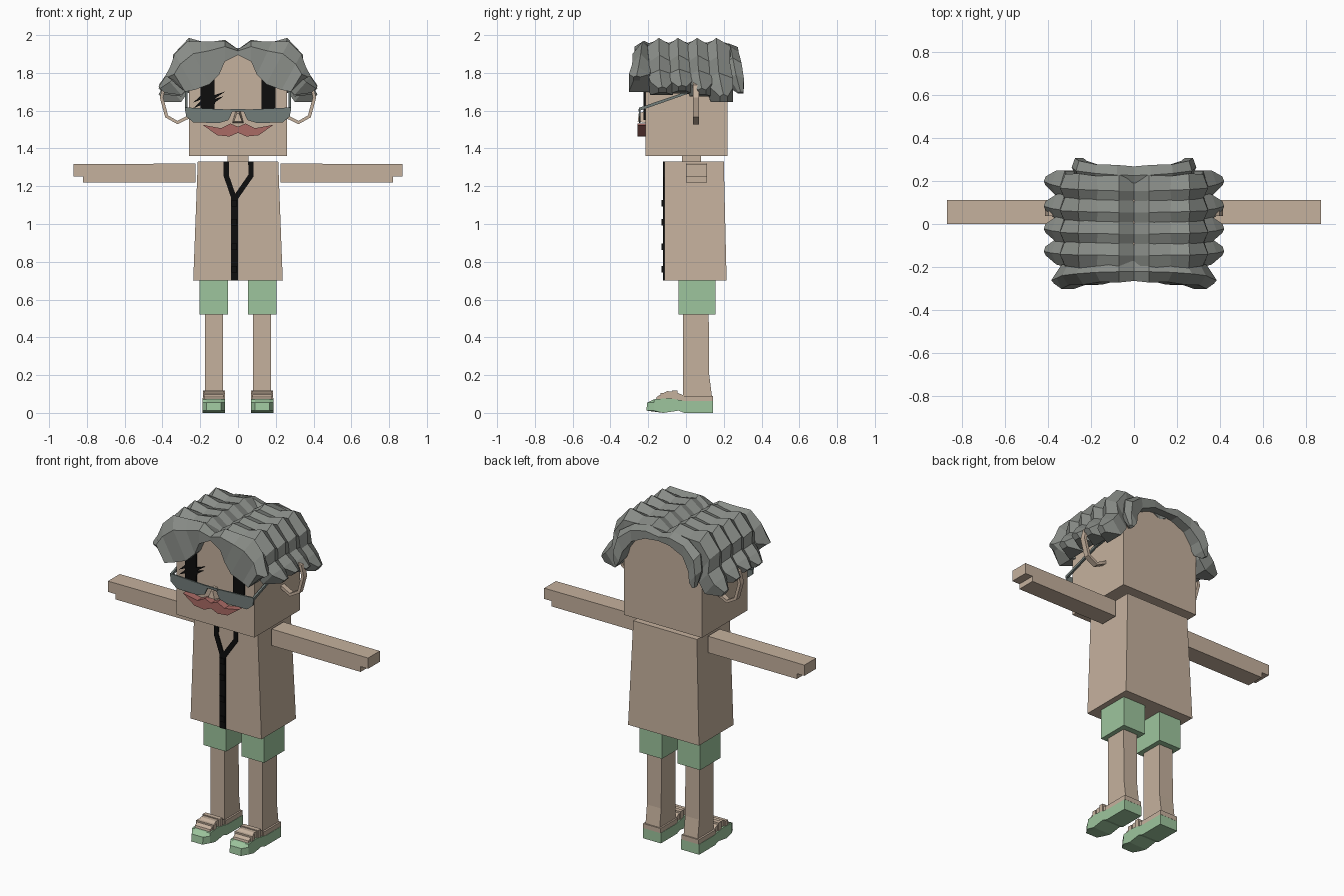
import bpy
import bmesh

cube = bpy.data.objects.get("Cube")
if cube:
    bpy.data.objects.remove(cube, do_unlink=True)


def material(name, r, g, b):
    m = bpy.data.materials.new(name)
    m.use_nodes = True
    m.diffuse_color = (r, g, b, 1)
    m.node_tree.nodes["Principled BSDF"].inputs["Base Color"].default_value = (r, g, b, 1)
    return m


SKIN = material("tan", .56, .44, .34)
GREEN = material("soft green", .34, .56, .34)
HAIR = material("grey hair", .25, .265, .245)
LENS = material("lens grey", .17, .205, .195)
RED = material("lip red", .40, .145, .13)
BLACK = material("black", .004, .004, .004)


def loft(name, rings, mat, closed=False):
    """Skin a list of equal-length rings, capping both ends."""
    bm = bmesh.new()
    vs = [[bm.verts.new(p) for p in ring] for ring in rings]
    n = len(vs[0])
    for a, b in zip(vs, vs[1:]):
        for i in range(n):
            j = (i + 1) % n
            bm.faces.new((a[i], a[j], b[j], b[i]))
    bm.faces.new(vs[0])
    bm.faces.new(vs[-1])
    bmesh.ops.recalc_face_normals(bm, faces=bm.faces)
    me = bpy.data.meshes.new(name)
    bm.to_mesh(me)
    bm.free()
    me.materials.append(mat)
    ob = bpy.data.objects.new(name, me)
    bpy.context.collection.objects.link(ob)
    return ob


def pair(name, rings, mat):
    """One part on each side of x = 0."""
    loft("left_" + name, rings, mat)
    loft("right_" + name, [[(-x, y, z) for x, y, z in r] for r in rings], mat)


def rect(x0, x1, y0, y1, z):
    return [(x0, y0, z), (x1, y0, z), (x1, y1, z), (x0, y1, z)]


def box(x0, x1, y0, y1, z0, z1):
    return [rect(x0, x1, y0, y1, z0), rect(x0, x1, y0, y1, z1)]


def front_shape(pts, y0, y1):
    return [[(x, y, z) for x, z in pts] for y in (y0, y1)]


def side_shape(pts, xs):
    return [[(x, y, z) for y, z in pts] for x in xs]


def ribbon(pts, half, y0, y1):
    """Flat band following a path in the xz plane."""
    rings = []
    for i, (x, z) in enumerate(pts):
        a, b = pts[max(i - 1, 0)], pts[min(i + 1, len(pts) - 1)]
        dx, dz = b[0] - a[0], b[1] - a[1]
        k = half / (dx * dx + dz * dz) ** .5
        nx, nz = -dz * k, dx * k
        rings.append([(x + nx, y0, z + nz), (x - nx, y0, z - nz),
                      (x - nx, y1, z - nz), (x + nx, y1, z + nz)])
    return rings


# Head and neck
half = [(.26, 1.36), (.26, 1.8), (.2, 1.88), (.07, 1.915)]
loft("head", front_shape(half + [(-x, z) for x, z in reversed(half)], -.215, .22), SKIN)
loft("neck", box(-.055, .055, -.02, .08, 1.3, 1.37), SKIN)

# Torso and arms
loft("torso", [rect(-.237, .237, -.115, .215, .7), rect(-.213, .213, -.115, .2, 1.33)], SKIN)
arm = [(.225, 1.22), (.82, 1.22), (.82, 1.252), (.87, 1.252), (.87, 1.317), (.225, 1.32)]
pair("arm", front_shape(arm, 0, .112), SKIN)

# Front fastening with forked collar and studs
loft("fastening", box(-.038, 0, -.122, -.113, .7, 1.16), BLACK)
for side, path in (("left", [(-.012, 1.14), (.068, 1.255), (.068, 1.33)]),
                   ("right", [(-.022, 1.14), (-.062, 1.255), (-.062, 1.33)])):
    loft(side + "_collar", ribbon(path, .014, -.122, -.113), BLACK)
for i, z in enumerate((1.11, 1.01, .88, .76)):
    loft("stud_%d" % i, box(-.034, -.004, -.13, -.12, z - .017, z + .017), BLACK)

# Shorts and legs
pair("shorts_leg", box(.052, .203, -.04, .155, .52, .7), GREEN)
pair("leg", [rect(.08, .175, -.015, .138, .08), rect(.08, .175, -.015, .123, .2),
             rect(.08, .175, -.015, .12, .53)], SKIN)

# Shoes: soles narrowing at the toe, uppers and straps
sole = [(-.21, .012), (-.12, 0), (-.04, .012), (-.01, 0), (.143, 0),
        (.143, .062), (0, .062), (-.09, .078), (-.17, .072), (-.205, .055)]
toe_in = [(max(y, -.17), z) for y, z in sole]
rings = []
for x, pts in ((.068, toe_in), (.09, sole), (.166, sole), (.188, toe_in)):
    rings += side_shape(pts, [x])
pair("shoe_sole", rings, GREEN)
upper = [(.14, .06), (.14, .09), (-.01, .09), (-.055, .112), (-.1, .115),
         (-.155, .085), (-.16, .065), (-.02, .06)]
pair("shoe_upper", side_shape(upper, (.077, .179)), SKIN)
pair("ankle_band", box(.07, .186, -.02, .144, .062, .09), SKIN)
for i, (y, z) in enumerate(((-.06, .113), (-.12, .1))):
    pair("shoe_strap_%d" % i, box(.07, .186, y - .014, y + .014, .065, z + .006), SKIN)

# Eyes with lashes on one side
pair("eye", box(.125, .198, -.224, -.214, 1.55, 1.8), BLACK)
for i, (z, x, up) in enumerate(((1.68, -.068, 1.702), (1.66, -.075, 1.677), (1.635, -.12, 1.645))):
    loft("lash_%d" % i, front_shape([(-.13, z - .022), (-.13, z), (x, up)], -.223, -.215), BLACK)
for i, z in enumerate((1.64, 1.67)):
    loft("outer_lash_%d" % i, front_shape([(-.195, z - .01), (-.195, z + .012), (-.238, z - .028)],
                                          -.223, -.215), BLACK)

# Glasses
lens = [(.025, 1.605), (.28, 1.617), (.275, 1.57), (.235, 1.537), (.1, 1.535), (.05, 1.55)]
pair("lens", front_shape(lens, -.25, -.241), LENS)
loft("glasses_bridge", box(-.04, .04, -.252, -.243, 1.595, 1.608), LENS)
temple = [(-.25, 1.598), (-.25, 1.615), (0, 1.7), (.1, 1.712), (.1, 1.7), (0, 1.686)]
pair("glasses_temple", side_shape(temple, (.268, .28)), LENS)

# Nose and lips
loft("nose", [[(-.03, -.214, 1.535), (.03, -.214, 1.535), (.012, -.214, 1.6), (-.012, -.214, 1.6)],
              [(-.022, -.256, 1.542), (.022, -.256, 1.542), (.006, -.25, 1.585), (-.006, -.25, 1.585)]],
     SKIN)
lip = [(.04, 1.532), (.09, 1.507), (.188, 1.525), (.11, 1.47), (.045, 1.463)]
lips = [(0, 1.515)] + lip + [(0, 1.483)] + [(-x, z) for x, z in reversed(lip)]
loft("lips", front_shape(lips, -.258, -.214), RED)

# Ear hoops
hoop = [(.255, 1.76), (.33, 1.765), (.39, 1.73), (.405, 1.67), (.378, 1.57), (.32, 1.537), (.255, 1.57)]
pair("ear_hoop", ribbon(hoop, .009, .038, .07), SKIN)


# Hair: overlapping ridged locks draped across the head from a centre parting
def lock(name, y, w, bow, stations, drop=0):
    last = len(stations) - 1
    side = []
    for i, (xi, zi, xo, zo) in enumerate(stations):
        t = i / last
        yc = y + bow * t * t
        hw = w * (.35 if i == last else 1 + .12 * (i % 2))
        d = drop * max(0, t - .5) * 2
        zi, zo = zi - d, zo - d * .8
        xs, zs = xi + (xo - xi) * .72, zi + (zo - zi) * .72
        side.append([(xi, yc - hw, zi), (xs, yc - hw, zs), (xo, yc - hw * .1, zo),
                     (xs, yc + hw, zs), (xi, yc + hw, zi)])
    other = [[(-x, a, z) for x, a, z in r] for r in reversed(side[1:])]
    loft(name, other + side, HAIR)


crown = [(0, 1.87, 0, 1.925), (.07, 1.9, .07, 1.975), (.18, 1.88, .17, 1.96), (.24, 1.83, .26, 1.985),
         (.255, 1.77, .345, 1.895), (.26, 1.73, .345, 1.82), (.3, 1.69, .385, 1.785),
         (.39, 1.705, .42, 1.735)]
fringe = [(0, 1.895, 0, 1.925), (.07, 1.86, .07, 1.97), (.1, 1.79, .18, 1.965), (.15, 1.74, .27, 1.965),
          (.23, 1.71, .335, 1.9), (.28, 1.7, .36, 1.83), (.34, 1.76, .385, 1.785)]
nape = [(0, 1.895, 0, 1.93), (.08, 1.89, .08, 1.955), (.17, 1.85, .18, 1.94), (.22, 1.78, .27, 1.88),
        (.235, 1.72, .29, 1.79), (.255, 1.69, .275, 1.7)]

lock("fringe_lock", -.215, .05, -.045, fringe)
for i, (y, bow, drop) in enumerate(((-.14, .015, .01), (-.04, .02, 0), (.06, .025, .02), (.16, .04, .06))):
    lock("crown_lock_%d" % i, y, .06, bow, crown, drop)
lock("nape_lock", .23, .038, .06, nape)
